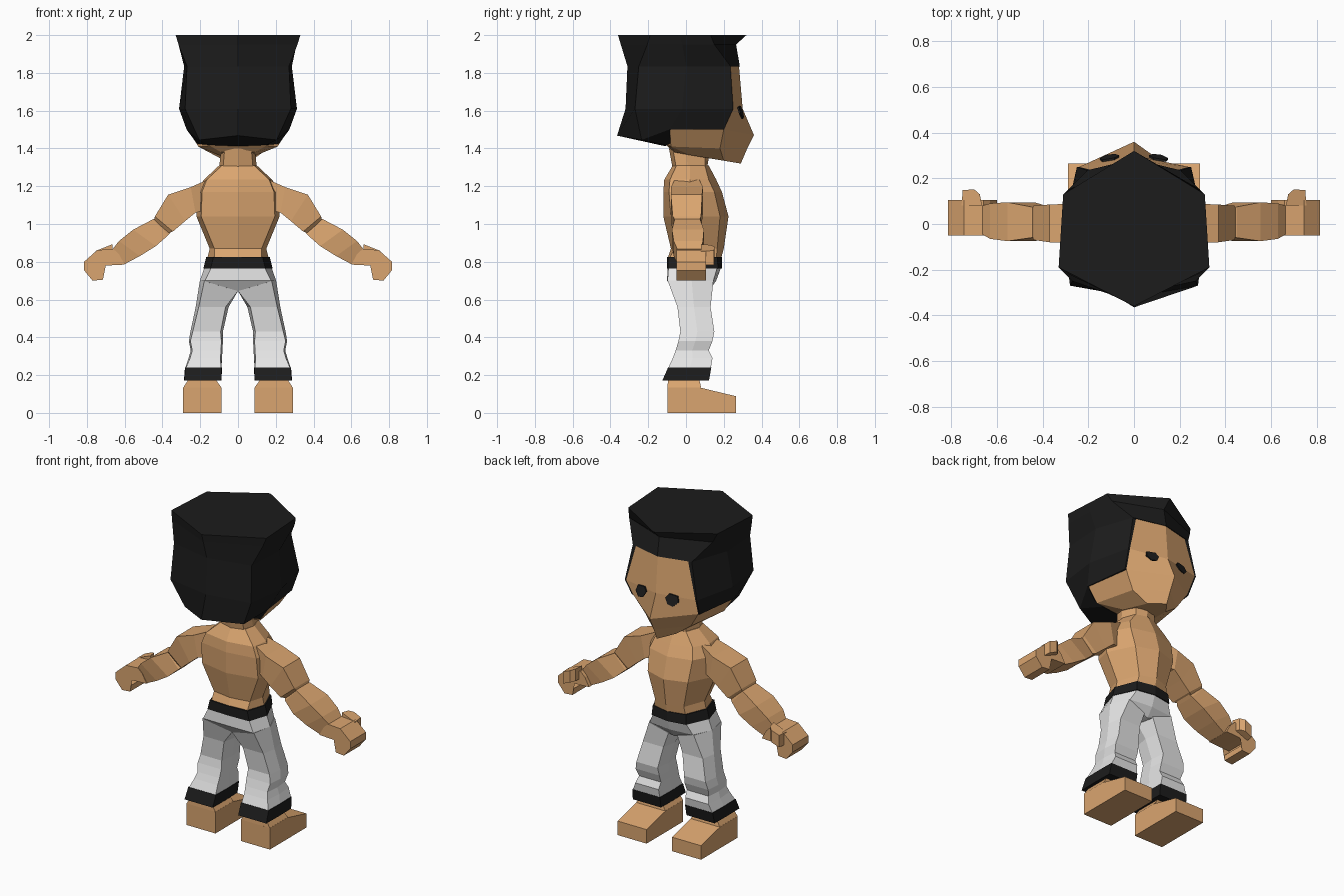
import bpy, bmesh

cube = bpy.data.objects.get("Cube")
if cube:
    bpy.data.objects.remove(cube, do_unlink=True)


def material(name, rgb):
    m = bpy.data.materials.new(name)
    m.use_nodes = True
    m.diffuse_color = (*rgb, 1)
    m.node_tree.nodes["Principled BSDF"].inputs["Base Color"].default_value = (*rgb, 1)
    return m


SKIN = material("warm skin", (0.70, 0.375, 0.16))
BLACK = material("soft black", (0.0115, 0.0115, 0.0115))
WHITE = material("off white cloth", (0.78, 0.78, 0.78))


def loft(name, rings, mat):
    """Skin a closed tube through rings of equal length, with capped ends."""
    bm = bmesh.new()
    vs = [[bm.verts.new(p) for p in r] for r in rings]
    n = len(rings[0])
    for a, b in zip(vs, vs[1:]):
        for i in range(n):
            j = (i + 1) % n
            bm.faces.new((a[i], a[j], b[j], b[i]))
    caps = [bm.faces.new(vs[0]), bm.faces.new(vs[-1])]
    bmesh.ops.triangulate(bm, faces=[f for f in caps if len(f.verts) > 4])
    bmesh.ops.recalc_face_normals(bm, faces=bm.faces)
    me = bpy.data.meshes.new(name)
    bm.to_mesh(me)
    bm.free()
    me.materials.append(mat)
    ob = bpy.data.objects.new(name, me)
    bpy.context.scene.collection.objects.link(ob)


def pair(name, rings, mat):
    """The same loft on the left (+x) and mirrored on the right."""
    loft("left_" + name, rings, mat)
    loft("right_" + name, [[(-x, y, z) for x, y, z in r] for r in rings], mat)


def sym(half):
    """Close a half outline, running from +y to -y, by mirroring it in x."""
    return half + [(-x, y, z) for x, y, z in reversed(half) if x > 0]


def level(z, *pts):
    return sym([(x, y, z) for x, y in pts])


# Torso and neck
loft("torso", [
    level(1.31, (0, .12), (.07, .10), (.10, .02), (.085, -.05), (0, -.07)),
    level(1.235, (0, .16), (.13, .12), (.18, .02), (.165, -.085), (0, -.115)),
    level(1.17, (0, .19), (.15, .15), (.225, .02), (.19, -.09), (0, -.12)),
    level(1.04, (0, .225), (.14, .18), (.22, .02), (.195, -.08), (0, -.12)),
    level(.87, (0, .20), (.10, .165), (.15, .03), (.125, -.06), (0, -.08)),
    level(.815, (0, .185), (.11, .16), (.163, .03), (.125, -.09), (0, -.098)),
], SKIN)
loft("neck", [
    level(1.40, (0, .13), (.07, .10), (.09, 0), (.07, -.07), (0, -.09)),
    level(1.29, (0, .11), (.07, .10), (.10, .01), (.08, -.05), (0, -.07)),
], SKIN)

# Head, from the forehead down to the chin
loft("head", [
    sym([(0, .28, 1.84), (.20, .23, 1.84), (.26, -.05, 1.84), (.2, -.22, 1.84), (0, -.25, 1.84)]),
    sym([(0, .30, 1.61), (.24, .25, 1.61), (.28, -.05, 1.61), (.22, -.22, 1.6), (0, -.25, 1.6)]),
    sym([(0, .36, 1.47), (.225, .20, 1.50), (.266, -.085, 1.50), (.2, -.10, 1.47), (0, -.13, 1.46)]),
    sym([(0, .32, 1.39), (.16, .18, 1.40), (.21, -.08, 1.41), (.15, -.09, 1.415), (0, -.10, 1.415)]),
    sym([(0, .29, 1.32), (.07, .20, 1.335), (.10, .02, 1.365), (.09, -.06, 1.38), (0, -.07, 1.38)]),
], SKIN)

# Hair: flared flat top, and the mass around the sides and back
loft("hair_crown", [
    level(2.0, (0, .32), (.31, .13), (.32, -.03), (.33, -.19), (0, -.36)),
    level(1.95, (0, .265), (.29, .15), (.31, -.02), (.315, -.205), (0, -.345)),
    level(1.835, (0, .285), (.205, .235), (.285, 0), (.27, -.25), (0, -.31)),
], BLACK)
loft("hair_sides_and_back", [
    level(1.835, (.205, .235), (.285, 0), (.27, -.25), (0, -.31)),
    level(1.61, (.25, .25), (.312, -.02), (.28, -.27), (0, -.32)),
    sym([(.235, .20, 1.5), (.272, -.088, 1.5), (.205, -.235, 1.445), (0, -.365, 1.468)]),
    sym([(.16, .0, 1.5), (.217, -.088, 1.425), (.15, -.10, 1.418), (0, -.11, 1.412)]),
], BLACK)

# Eyes, thin plates lying along the slope above the cheeks
eye = [(.066, 1.60), (.085, 1.624), (.138, 1.618), (.148, 1.585), (.12, 1.557), (.085, 1.566)]
pair("eye", [[(x, c - .2 * x + .3 * (1.6 - z), z) for x, z in eye] for c in (.305, .314)], BLACK)


# Arms: each section has a top and bottom (x, z) point and a y range
def arm_ring(top, bottom, y0, y1):
    (tx, tz), (bx, bz) = top, bottom
    return [(tx, y0, tz), (tx, y1, tz), (bx, y1, bz), (bx, y0, bz)]


pair("upper_arm", [
    arm_ring((.16, 1.235), (.18, 1.07), -.06, .07),
    arm_ring((.25, 1.195), (.225, 1.06), -.08, .09),
    arm_ring((.37, 1.155), (.28, 1.015), -.08, .085),
    arm_ring((.44, 1.04), (.345, .96), -.07, .08),
    arm_ring((.45, 1.0), (.38, .95), -.04, .06),
], SKIN)
pair("forearm", [
    arm_ring((.425, 1.03), (.355, .955), -.045, .065),
    arm_ring((.45, 1.025), (.37, .94), -.06, .075),
    arm_ring((.555, .97), (.435, .883), -.075, .095),
    arm_ring((.63, .91), (.52, .83), -.065, .09),
    arm_ring((.665, .865), (.605, .785), -.045, .08),
], SKIN)

# Hands: a curled mitten and a thumb
mitten = [(.63, .84), (.66, .868), (.745, .862), (.815, .80), (.815, .755), (.77, .70), (.715, .705),
          (.715, .74), (.742, .75), (.75, .78), (.70, .78), (.60, .785)]
pair("hand", [[(x, y, z) for x, z in mitten] for y in (-.05, .105)], SKIN)
pair("thumb", [
    [(x, y, z + .4 * (.71 - x)) for x, y in
     ((.665, .08), (.755, .08), (.75, .148), (.70, .152), (.675, .13))]
    for z in (.80, .875)], SKIN)

# Waistband and hips
loft("waistband", [
    level(.825, (0, .19), (.115, .165), (.168, .03), (.13, -.095), (0, -.10)),
    level(.765, (0, .19), (.12, .17), (.183, .03), (.145, -.095), (0, -.10)),
], BLACK)
loft("trouser_hips", [
    level(.768, (0, .185), (.115, .165), (.178, .03), (.142, -.093), (0, -.098)),
    level(.70, (0, .16), (.15, .145), (.202, .03), (.175, -.098), (0, -.10)),
    sym([(0, .12, .645), (.14, .13, .685), (.19, .03, .69), (.17, -.096, .695), (0, -.06, .645)]),
], WHITE)


# Trouser legs: flat back and front, slightly bulged sides
def leg_ring(z, x0, x1, y0, y1, inset=.008):
    ym = y0 + (y1 - y0) * .5
    return [(x0 + inset, y0, z), (x1 - inset, y0, z), (x1, ym, z),
            (x1 - inset, y1, z), (x0 + inset, y1, z), (x0, ym, z)]


pair("trouser_leg", [
    [(.0, -.06, .645), (.178, -.097, .70), (.202, .03, .70),
     (.155, .145, .70), (.03, .13, .66), (.0, .03, .645)],
    leg_ring(.56, .05, .224, -.045, .13, .016),
    leg_ring(.43, .08, .252, -.03, .15, .012),
    leg_ring(.38, .08, .26, -.04, .14),
    leg_ring(.33, .082, .25, -.055, .12),
    leg_ring(.29, .085, .262, -.07, .14),
    leg_ring(.24, .087, .278, -.093, .132, .003),
], WHITE)
pair("trouser_cuff", [
    leg_ring(.24, .085, .281, -.095, .134, .002),
    leg_ring(.172, .087, .286, -.125, .122, .002),
], BLACK)


# Bare feet: wedge with a narrower ankle
def foot_ring(z_heel, z_toe):
    return [(.088, -.098, z_heel), (.29, -.098, z_heel), (.29, .07, z_heel),
            (.29, .265, z_toe), (.088, .265, z_toe), (.088, .07, z_heel)]


pair("foot", [foot_ring(0, 0), foot_ring(.135, .088)], SKIN)
pair("ankle", [
    [(.088, -.098, .134), (.29, -.098, .134), (.29, .08, .134), (.088, .08, .134)],
    [(.12, -.095, .18), (.26, -.095, .18), (.26, .07, .18), (.12, .07, .18)],
], SKIN)
